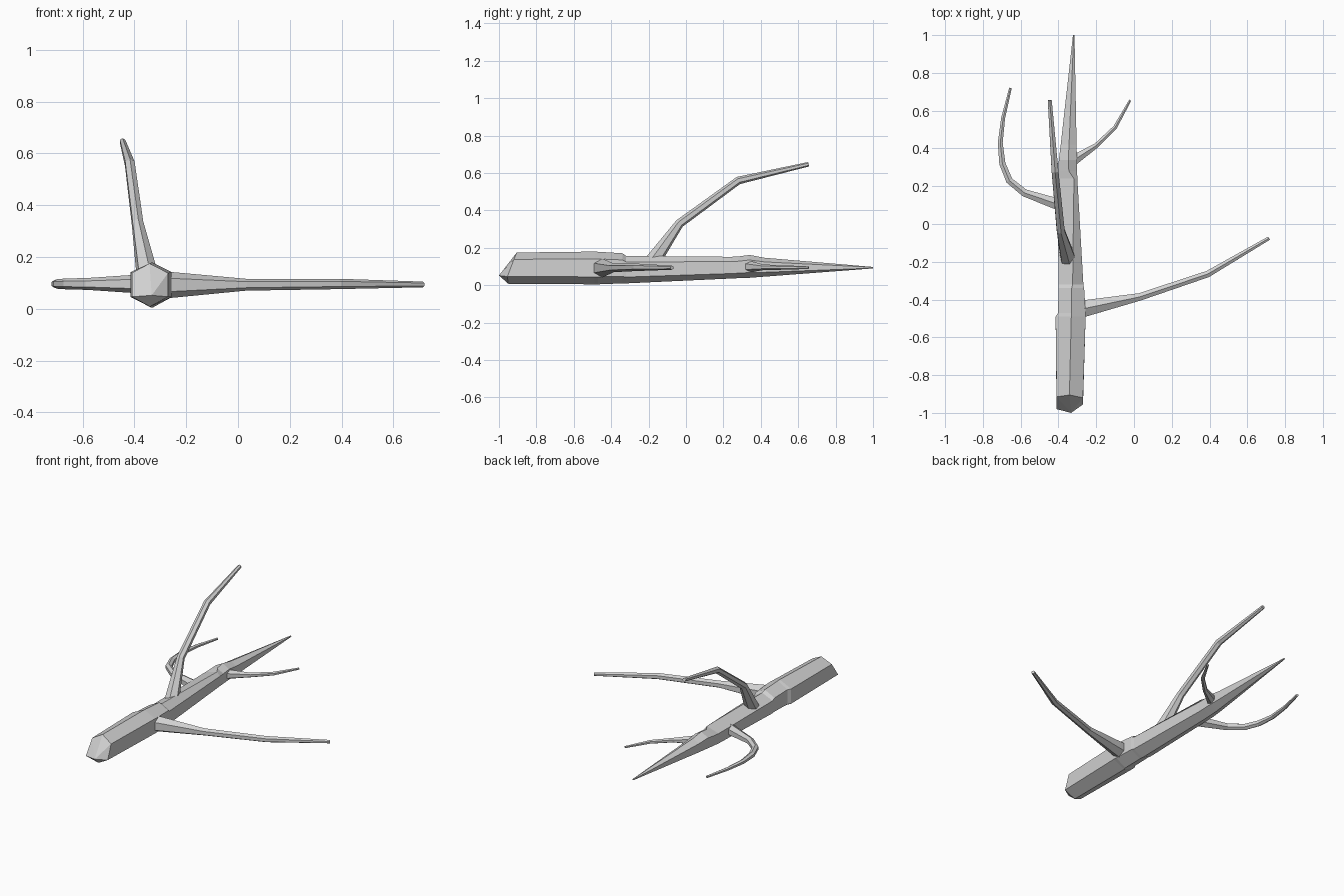
import bpy, bmesh
from math import cos, sin, radians
from mathutils import Vector

if "Cube" in bpy.data.objects:
    bpy.data.objects.remove(bpy.data.objects["Cube"])

bark = bpy.data.materials.new("grey_bark")
bark.use_nodes = True
color = (0.64, 0.64, 0.64, 1)
bark.diffuse_color = color
bark.node_tree.nodes["Principled BSDF"].inputs["Base Color"].default_value = color


def skin(name, rings, hub=None):
    """Bridge rings of points into a closed, flat-shaded tube."""
    bm = bmesh.new()
    loops = [[bm.verts.new(p) for p in ring] for ring in rings]
    n = len(loops[0])
    for a, b in zip(loops, loops[1:]):
        for i in range(n):
            j = (i + 1) % n
            bm.faces.new((a[i], a[j], b[j], b[i]))
    if hub:
        h = bm.verts.new(hub)
        for i in range(n):
            bm.faces.new((h, loops[0][(i + 1) % n], loops[0][i]))
    else:
        bm.faces.new(loops[0])
    bm.faces.new(loops[-1])
    bmesh.ops.recalc_face_normals(bm, faces=bm.faces)
    mesh = bpy.data.meshes.new(name)
    bm.to_mesh(mesh)
    bm.free()
    mesh.materials.append(bark)
    obj = bpy.data.objects.new(name, mesh)
    bpy.context.collection.objects.link(obj)


def branch(name, points, sides=6):
    """Tapered tube through (x, y, z, radius) points."""
    path = [Vector(p[:3]) for p in points]
    rings = []
    for i, p in enumerate(path):
        t = Vector()
        if i > 0:
            t += (p - path[i - 1]).normalized()
        if i < len(path) - 1:
            t += (path[i + 1] - p).normalized()
        t.normalize()
        side = t.cross(Vector((0, 0, 1))).normalized()
        up = side.cross(t)
        r = points[i][3]
        rings.append([p + r * (cos(radians(a)) * side + sin(radians(a)) * up)
                      for a in range(30, 390, 360 // sides)])
    skin(name, rings)


# Trunk: six-sided sections given as y, left, right, ridge, bottom, top
sections = [
    (-0.93, -0.41, -0.27, -0.342, 0.008, 0.175),
    (-0.49, -0.415, -0.256, -0.332, 0.005, 0.18),
    (-0.47, -0.402, -0.256, -0.332, 0.005, 0.179),
    (-0.34, -0.4, -0.264, -0.33, 0.01, 0.171),
    (-0.32, -0.4, -0.268, -0.325, 0.01, 0.157),
    (0.24, -0.404, -0.3, -0.318, 0.036, 0.152),
    (0.28, -0.402, -0.301, -0.345, 0.038, 0.154),
    (0.34, -0.398, -0.302, -0.348, 0.04, 0.162),
    (0.42, -0.388, -0.304, -0.344, 0.046, 0.147),
    (1.0, -0.323, -0.315, -0.319, 0.09, 0.098),
]
trunk = []
for y, left, right, ridge, low, top in sections:
    mid, height = (left + right) / 2, top - low
    a, b = low + 0.23 * height, low + 0.78 * height
    trunk.append([Vector(p) for p in (
        (mid, y, low), (right, y, a), (right, y, b),
        (ridge, y, top), (left, y, b), (left, y, a))])

# Splintered front end
for point, shift in zip(trunk[0], (-0.02, -0.025, 0.01, 0.025, 0.015, -0.05)):
    point.y += shift
skin("trunk", trunk, hub=(-0.333, -1.0, 0.052))

# Side limbs
branch("long_left_branch", [
    (-0.30, -0.455, 0.092, 0.054), (0.03, -0.386, 0.093, 0.023),
    (0.39, -0.265, 0.096, 0.02), (0.715, -0.075, 0.094, 0.011)])
branch("upright_branch", [
    (-0.347, -0.19, 0.11, 0.045), (-0.388, -0.035, 0.33, 0.024),
    (-0.418, 0.28, 0.56, 0.021), (-0.446, 0.655, 0.647, 0.012)])
branch("curved_right_branch", [
    (-0.36, 0.09, 0.096, 0.038), (-0.58, 0.165, 0.096, 0.023),
    (-0.66, 0.23, 0.096, 0.021), (-0.697, 0.32, 0.096, 0.019),
    (-0.708, 0.43, 0.096, 0.015), (-0.693, 0.56, 0.096, 0.012),
    (-0.654, 0.72, 0.094, 0.008)])
branch("small_left_branch", [
    (-0.34, 0.325, 0.1, 0.034), (-0.2, 0.415, 0.096, 0.015),
    (-0.1, 0.512, 0.095, 0.012), (-0.02, 0.655, 0.094, 0.007)])
